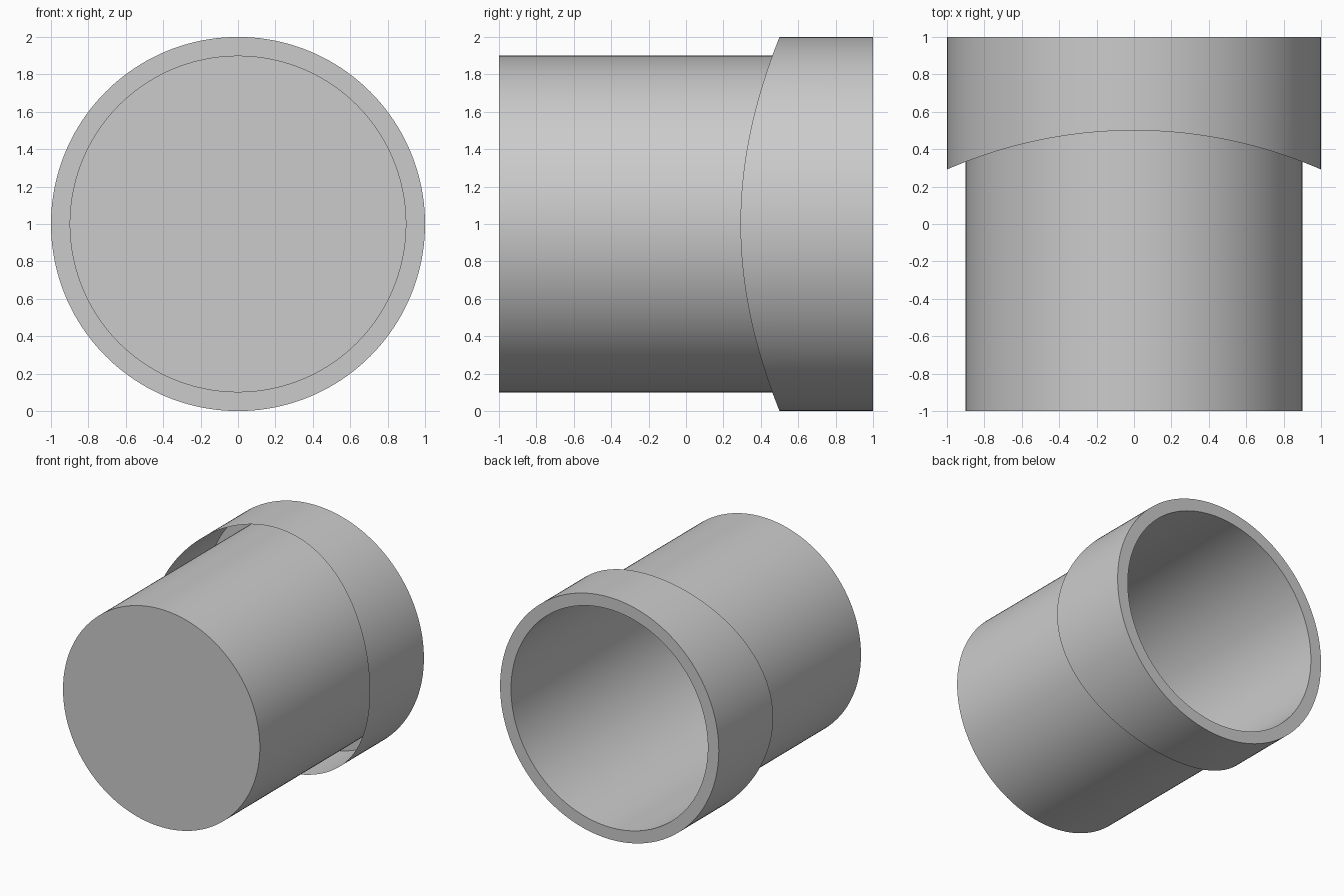
import bpy
import bmesh
import math

SEGMENTS = 160
TUBE_RADIUS, COLLAR_RADIUS = 0.9, 1.0
SADDLE_RADIUS, SADDLE_CENTRE = 2.5, -2.0

cube = bpy.data.objects.get("Cube")
if cube:
    bpy.data.objects.remove(cube, do_unlink=True)

grey = bpy.data.materials.new("plain grey")
grey.use_nodes = True
colour = (0.6, 0.6, 0.6, 1.0)
grey.diffuse_color = colour
grey.node_tree.nodes["Principled BSDF"].inputs["Base Color"].default_value = colour


def ring(bm, radius, depth):
    """Circle around the y axis; depth gives y for each x."""
    verts = []
    for i in range(SEGMENTS):
        a = math.tau * i / SEGMENTS
        x = radius * math.cos(a)
        verts.append(bm.verts.new((x, depth(x), 1 + radius * math.sin(a))))
    return verts


def bridge(bm, first, second):
    """Skin two rings with quads."""
    for i in range(SEGMENTS):
        j = (i + 1) % SEGMENTS
        bm.faces.new((first[i], first[j], second[j], second[i]))


def finish(bm, name):
    mesh = bpy.data.meshes.new(name)
    bm.to_mesh(mesh)
    bm.free()
    mesh.materials.append(grey)
    obj = bpy.data.objects.new(name, mesh)
    bpy.context.collection.objects.link(obj)
    bpy.ops.object.select_all(action="DESELECT")
    obj.select_set(True)
    bpy.context.view_layer.objects.active = obj
    bpy.ops.object.shade_smooth_by_angle(angle=math.radians(30))


def front_end(x):
    return -1.0


def back_end(x):
    return 1.0


def saddle(x):
    return SADDLE_CENTRE + math.sqrt(SADDLE_RADIUS ** 2 - x * x)


# Thin tube, closed at the front and open at the back
bm = bmesh.new()
front = ring(bm, TUBE_RADIUS, front_end)
bridge(bm, front, ring(bm, TUBE_RADIUS, back_end))
bm.faces.new(front)
bmesh.ops.recalc_face_normals(bm, faces=bm.faces)
finish(bm, "tube")

# Thin collar with a saddle-cut front edge and a flat back rim
bm = bmesh.new()
outer = ring(bm, COLLAR_RADIUS, back_end)
bridge(bm, ring(bm, COLLAR_RADIUS, saddle), outer)
bridge(bm, outer, ring(bm, TUBE_RADIUS, back_end))
finish(bm, "collar")
